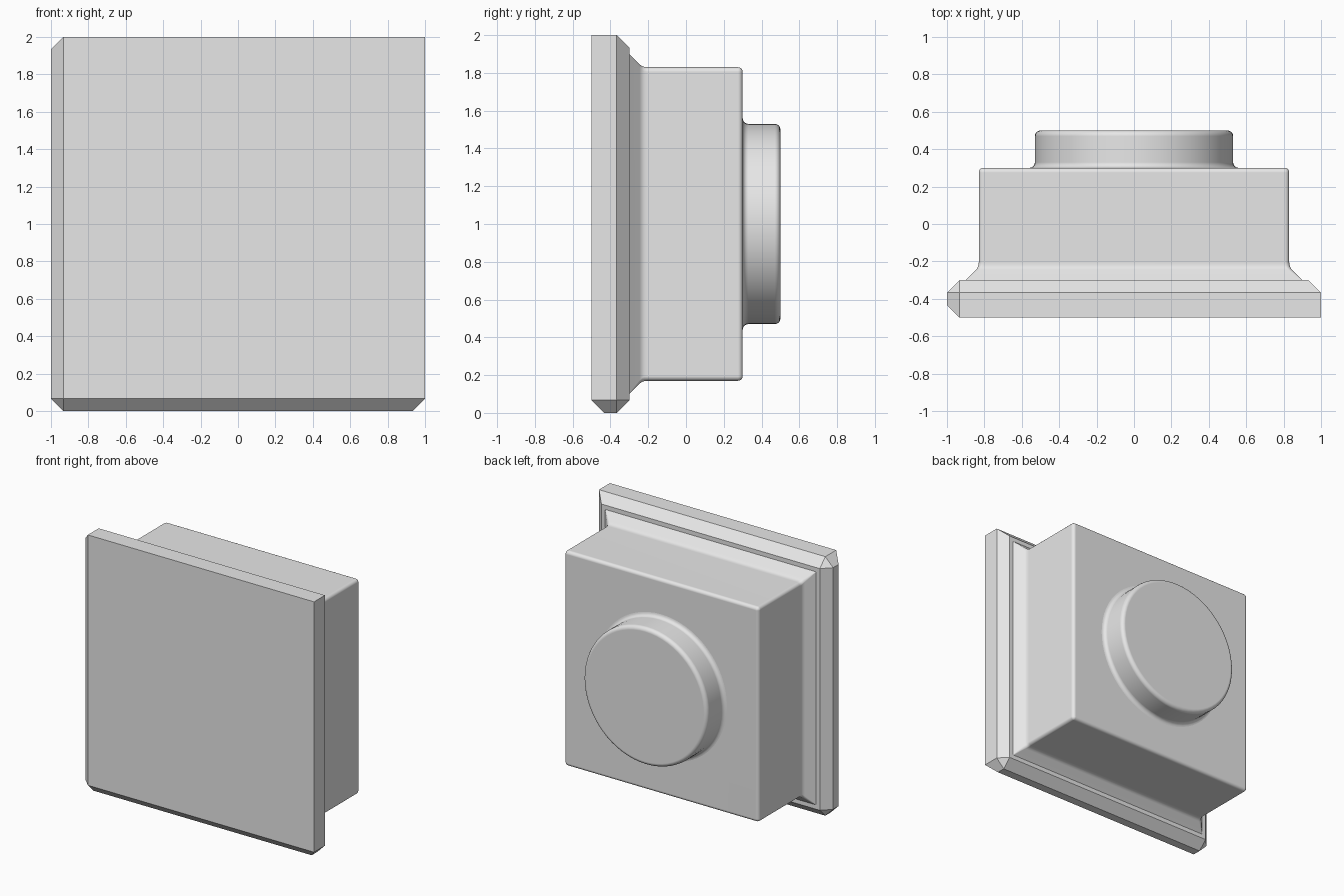
import bpy
import bmesh
from math import cos, sin, pi, radians
from mathutils import Vector

if "Cube" in bpy.data.objects:
    bpy.data.objects.remove(bpy.data.objects["Cube"], do_unlink=True)

grey = bpy.data.materials.new("light grey")
grey.use_nodes = True
grey.diffuse_color = (0.8, 0.8, 0.8, 1)
grey.node_tree.nodes["Principled BSDF"].inputs["Base Color"].default_value = (0.8, 0.8, 0.8, 1)


def finish(name, bm, smooth):
    bmesh.ops.recalc_face_normals(bm, faces=bm.faces)
    mesh = bpy.data.meshes.new(name)
    bm.to_mesh(mesh)
    bm.free()
    mesh.materials.append(grey)
    obj = bpy.data.objects.new(name, mesh)
    bpy.context.collection.objects.link(obj)
    if smooth:
        bpy.ops.object.select_all(action='DESELECT')
        obj.select_set(True)
        bpy.context.view_layer.objects.active = obj
        bpy.ops.object.shade_smooth_by_angle(angle=radians(30))
        weighted = obj.modifiers.new("even_normals", 'WEIGHTED_NORMAL')
        weighted.keep_sharp = True
    return obj


def ring(bm, half, radius, y, steps):
    """Rounded square about the y axis; radius equal to half gives a circle."""
    verts = []
    for corner in range(4):
        mid = pi / 4 + corner * pi / 2
        cx = (half - radius) * (1 if cos(mid) > 0 else -1)
        cz = (half - radius) * (1 if sin(mid) > 0 else -1)
        for i in range(steps):
            a = corner * pi / 2 + (i / (steps - 1)) * pi / 2
            verts.append(bm.verts.new((cx + radius * cos(a), y, 1 + cz + radius * sin(a))))
    return verts


def loft(name, sections, steps):
    """Skin a stack of (half size, corner radius, y) sections and cap both ends."""
    bm = bmesh.new()
    rings = [ring(bm, h, r, y, steps) for h, r, y in sections]
    for a, b in zip(rings, rings[1:]):
        for i in range(len(a)):
            j = (i + 1) % len(a)
            bm.faces.new((a[i], a[j], b[j], b[i]))
    bm.faces.new(rings[0])
    bm.faces.new(rings[-1])
    bmesh.ops.remove_doubles(bm, verts=bm.verts, dist=0.00001)
    return finish(name, bm, True)


def rounded_rim(half, y, r, n=5):
    """Profile points (half, y) rounding the back rim."""
    return [(half - r + r * cos(i / n * pi / 2), y - r + r * sin(i / n * pi / 2))
            for i in range(n + 1)]


# Front plate: chamfered everywhere except the edges at one front corner
bm = bmesh.new()
bmesh.ops.create_cube(bm, size=1)
for v in bm.verts:
    v.co = Vector((v.co.x * 2, v.co.y * 0.2 - 0.4, v.co.z * 2 + 1))
sharp = max(bm.verts, key=lambda v: v.co.x - v.co.y + v.co.z)
edges = [e for e in bm.edges if sharp not in e.verts]
bmesh.ops.bevel(bm, geom=edges, offset=0.067, offset_type='OFFSET',
                segments=1, profile=0.5, affect='EDGES')
finish("front_plate", bm, False)

# Square body with a sloped foot blending into straight sides
R = 0.025
foot = [(0.9, 0.004, -0.31), (0.9, 0.004, -0.3), (0.845, 0.018, -0.245),
        (0.836, 0.022, -0.233), (0.832, R, -0.221), (0.83, R, -0.205)]
rim = [(h, max(R - (0.83 - h), 0.004), y) for h, y in rounded_rim(0.83, 0.3, R)]
loft("square_body", foot + rim, 6)

# Round boss with a fillet at its base and a rounded rim
F = 0.03
fillet = [(0.53 + F - F * sin(i / 5 * pi / 2), 0.3 + F - F * cos(i / 5 * pi / 2))
          for i in range(6)]
boss = [(0.53 + F, 0.29)] + fillet + rounded_rim(0.53, 0.5, F)
loft("round_boss", [(h, h, y) for h, y in boss], 17)
